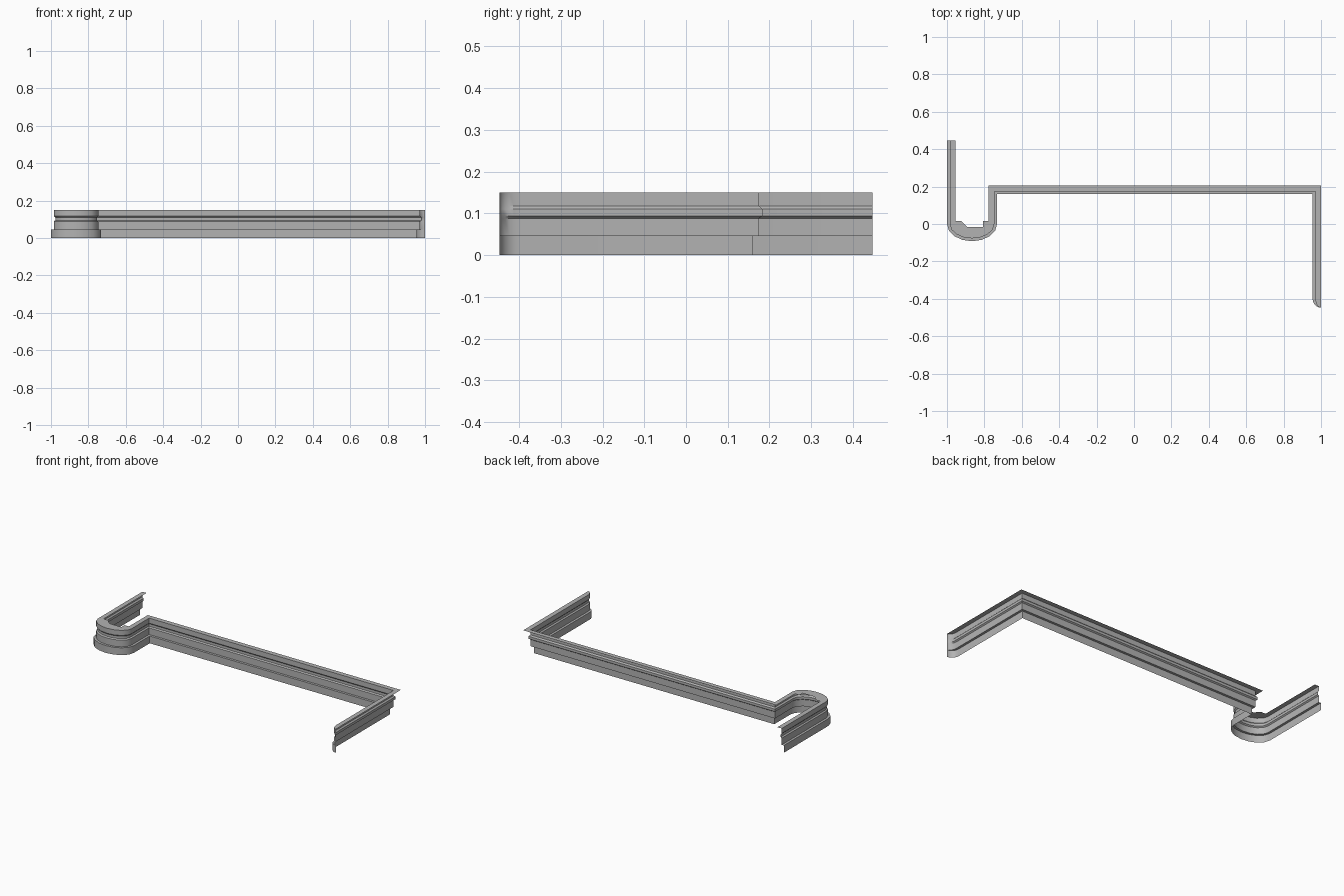
import bpy, bmesh, math

if "Cube" in bpy.data.objects:
    bpy.data.objects.remove(bpy.data.objects["Cube"], do_unlink=True)

grey = bpy.data.materials.new("stone grey")
grey.use_nodes = True
grey.diffuse_color = (0.45, 0.45, 0.45, 1)
grey.node_tree.nodes["Principled BSDF"].inputs["Base Color"].default_value = (0.45, 0.45, 0.45, 1)

ARC, END = 8, 6          # segments of the bay and of the rounded end
TOP, LIP, LEDGE = 0.15, 0.015, 0.045
BAY_X = -0.866


def bay(d):
    """Rounded bay outline, set back by d."""
    return [(BAY_X - (0.134 - d) * math.cos(math.pi * i / ARC),
             -(0.092 - d) * math.sin(math.pi * i / ARC)) for i in range(ARC + 1)]


def path(d):
    """Whole wall outline, set back by d from the foot."""
    pts = [(-1 + d, 0.447)] + bay(d)
    pts += [(-0.732 - d, 0.16 + d), (0.955 + d, 0.16 + d)]
    for i in range(END + 1):
        a = math.pi / 2 * i / END
        pts.append((1 - (0.045 - d) * math.cos(a), -0.4 - 0.047 * math.sin(a)))
    return pts


def finish(name, bm):
    bmesh.ops.remove_doubles(bm, verts=bm.verts, dist=0.0001)
    mesh = bpy.data.meshes.new(name)
    bm.to_mesh(mesh)
    bm.free()
    mesh.materials.append(grey)
    obj = bpy.data.objects.new(name, mesh)
    bpy.context.collection.objects.link(obj)
    bpy.ops.object.select_all(action='DESELECT')
    obj.select_set(True)
    bpy.context.view_layer.objects.active = obj
    bpy.ops.object.shade_smooth_by_angle(angle=math.radians(38))


def sweep(name, profile, skip=()):
    """Sheet following the outline with the given (setback, height) profile."""
    bm = bmesh.new()
    rows = [[bm.verts.new((x, y, z)) for x, y in path(d)] for d, z in profile]
    for low, high in zip(rows, rows[1:]):
        for i in range(len(low) - 1):
            if i not in skip:
                bm.faces.new((low[i], low[i + 1], high[i + 1], high[i]))
    finish(name, bm)


# Moulded wall: projecting foot, plain band, groove, upper band
sweep("moulded_wall", [(0, 0), (0, 0.046), (LIP, 0.046), (LIP, 0.088), (0.023, 0.094),
                       (0.023, 0.11), (LIP, 0.118), (LIP, TOP)])

# Flat ledge along the straight runs
sweep("top_ledge", [(LIP, TOP), (LEDGE, TOP)], skip=range(1, ARC + 1))

# Bay ledge with a stepped inner edge
steps = [(0.089, 0), (0.089, 0.016), (0.058, 0.016), (0.058, -0.016),
         (0.026, -0.016), (0.026, -0.048)]
outline = bay(LIP)
outline += [(BAY_X + x, y) for x, y in steps] + [(BAY_X - x, y) for x, y in reversed(steps)]
bm = bmesh.new()
bm.faces.new([bm.verts.new((x, y, TOP)) for x, y in outline])
bmesh.ops.triangulate(bm, faces=bm.faces)
finish("bay_ledge", bm)
